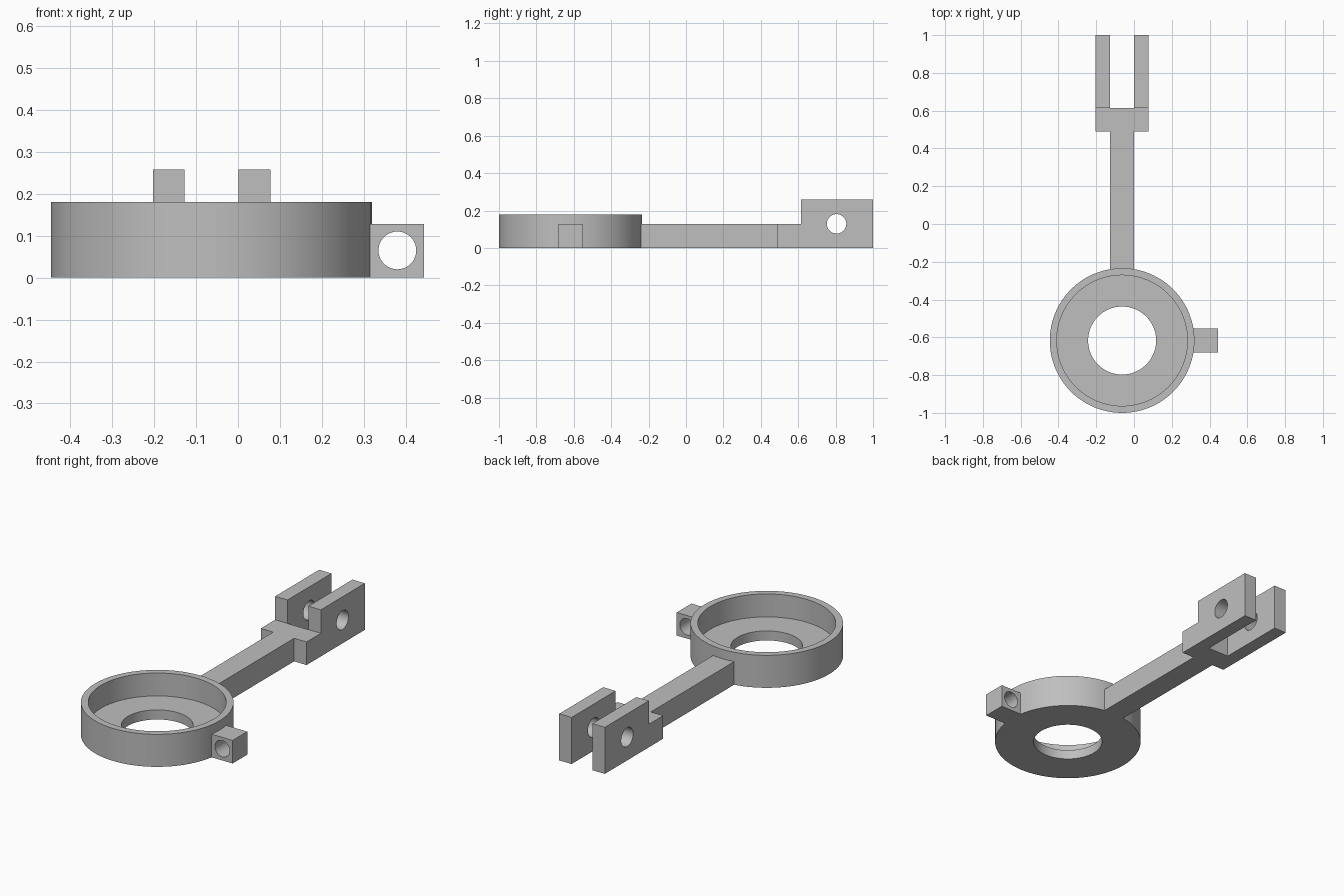
import bpy
import bmesh
from math import pi, radians
from mathutils import Matrix, Vector

cube = bpy.data.objects.get("Cube")
if cube:
    bpy.data.objects.remove(cube, do_unlink=True)

# Shared material
GREY = (0.52, 0.52, 0.52, 1)
grey = bpy.data.materials.new("plain grey")
grey.use_nodes = True
grey.diffuse_color = GREY
grey.node_tree.nodes["Principled BSDF"].inputs["Base Color"].default_value = GREY

# Main dimensions
AXIS_X, RING_Y = -0.063, -0.617
RING_R, BORE_R, HOLE_R = 0.383, 0.346, 0.18
RING_H, FLOOR_H, BAR_H, PRONG_H = 0.18, 0.053, 0.128, 0.258
HALF_ARM, HALF_FORK = 0.064, 0.14
FORK_START, FORK_ROOT, FORK_END = 0.49, 0.615, 1.0


def finish(name, bm):
    bmesh.ops.recalc_face_normals(bm, faces=bm.faces)
    mesh = bpy.data.meshes.new(name)
    bm.to_mesh(mesh)
    bm.free()
    mesh.materials.append(grey)
    obj = bpy.data.objects.new(name, mesh)
    bpy.context.collection.objects.link(obj)
    return obj


def smooth(obj):
    obj.data.shade_smooth()
    obj.data.set_sharp_from_angle(angle=radians(30))


def prism(name, outline, height):
    """Extrude a flat outline up from the ground."""
    bm = bmesh.new()
    face = bm.faces.new([bm.verts.new((x, y, 0)) for x, y in outline])
    top = bmesh.ops.extrude_face_region(bm, geom=[face])["geom"]
    verts = [v for v in top if isinstance(v, bmesh.types.BMVert)]
    bmesh.ops.translate(bm, verts=verts, vec=(0, 0, height))
    return finish(name, bm)


def block(name, x0, x1, y0, y1, height):
    return prism(name, [(x0, y0), (x1, y0), (x1, y1), (x0, y1)], height)


def drill(obj, centre, axis, radius):
    """Cut a round hole through a block."""
    bm = bmesh.new()
    turn = Matrix.Rotation(pi / 2, 4, axis)
    bmesh.ops.create_cone(bm, cap_ends=True, segments=48, radius1=radius,
                          radius2=radius, depth=0.4,
                          matrix=Matrix.Translation(centre) @ turn)
    cutter = finish("hole_cutter", bm)
    cutter.hide_render = True
    mod = obj.modifiers.new("hole", "BOOLEAN")
    mod.operation = "DIFFERENCE"
    mod.solver = "EXACT"
    mod.object = cutter
    graph = bpy.context.evaluated_depsgraph_get()
    obj.data = bpy.data.meshes.new_from_object(obj.evaluated_get(graph))
    obj.modifiers.clear()
    bpy.data.objects.remove(cutter, do_unlink=True)
    smooth(obj)


# Round cup with a raised rim and a central opening, spun from its section
bm = bmesh.new()
section = [(HOLE_R, 0), (RING_R, 0), (RING_R, RING_H),
           (BORE_R, RING_H), (BORE_R, FLOOR_H), (HOLE_R, FLOOR_H)]
centre = Vector((AXIS_X, RING_Y, 0))
verts = [bm.verts.new(centre + Vector((r, 0, z))) for r, z in section]
edges = [bm.edges.new((v, verts[i - 1])) for i, v in enumerate(verts)]
bmesh.ops.spin(bm, geom=verts + edges, cent=centre, axis=(0, 0, 1),
               angle=2 * pi, steps=96, use_merge=True)
bmesh.ops.remove_doubles(bm, verts=bm.verts, dist=0.0001)
smooth(finish("ring_cup", bm))

# Straight arm widening into the fork base, mirrored about its axis
half = [(HALF_ARM, RING_Y + 0.367), (HALF_ARM, FORK_START),
        (HALF_FORK, FORK_START), (HALF_FORK, FORK_ROOT)]
outline = [(AXIS_X + x, y) for x, y in half]
outline += [(AXIS_X - x, y) for x, y in reversed(half)]
prism("arm", outline, BAR_H)

# Two fork prongs with pin holes
for side, name in ((1, "left_prong"), (-1, "right_prong")):
    x0, x1 = sorted((AXIS_X + side * HALF_ARM, AXIS_X + side * HALF_FORK))
    prong = block(name, x0, x1, FORK_ROOT, FORK_END, PRONG_H)
    drill(prong, ((x0 + x1) / 2, 0.805, 0.129), "Y", 0.052)

# Small side lug with a hole running front to back
lug = block("side_lug", AXIS_X + 0.367, 0.444,
            RING_Y - HALF_ARM, RING_Y + HALF_ARM, BAR_H)
drill(lug, (0.38, RING_Y, 0.065), "X", 0.045)
